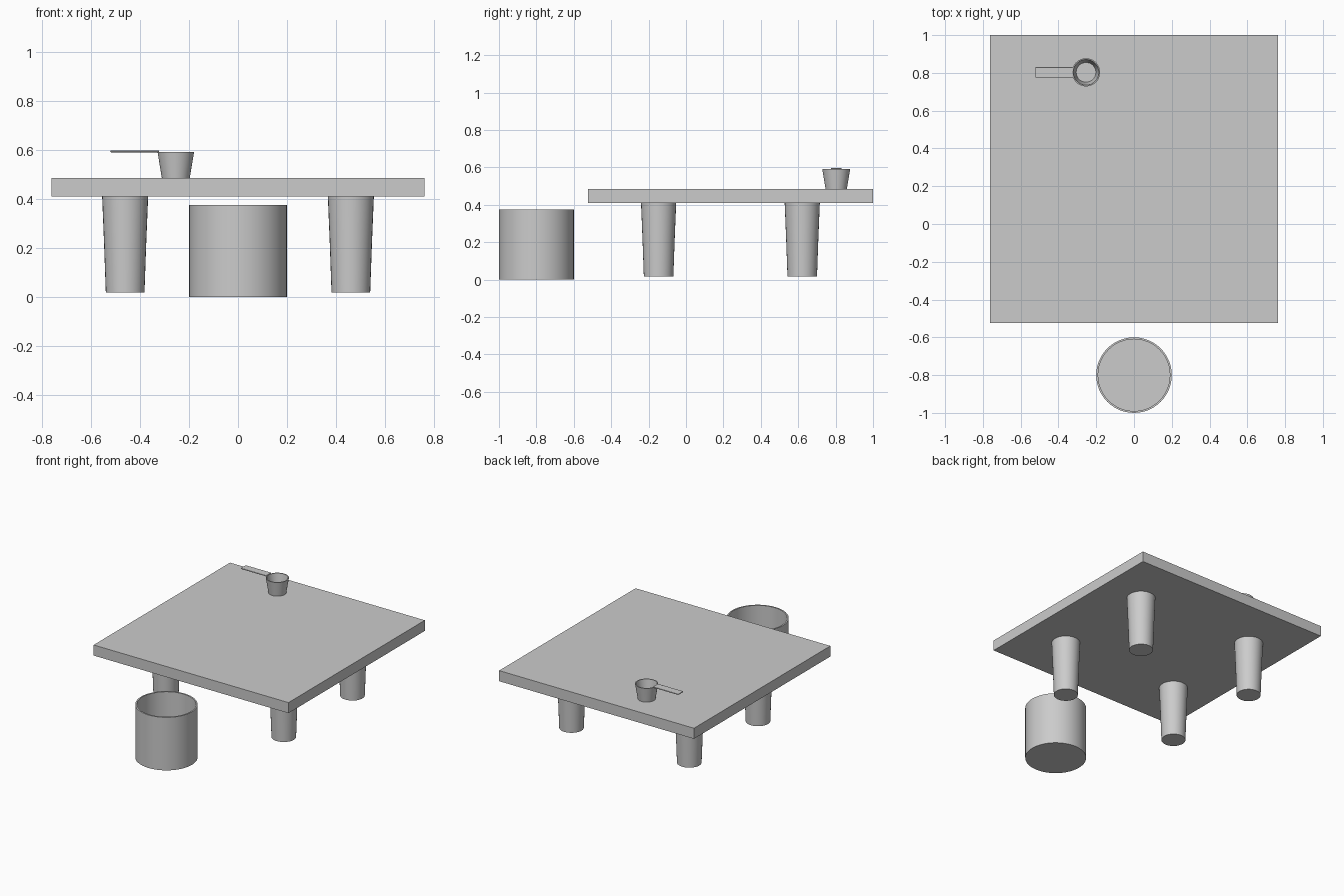
import bpy, math

if "Cube" in bpy.data.objects:
    bpy.data.objects.remove(bpy.data.objects["Cube"])

def lathe(name, loc, profile, sides=48):
    """Spin an (r, z) profile round z; both ends are closed with caps."""
    verts, faces = [], []
    for r, z in profile:
        for i in range(sides):
            a = 2 * math.pi * i / sides
            verts.append((r * math.cos(a), r * math.sin(a), z))
    for k in range(len(profile) - 1):
        for i in range(sides):
            j = (i + 1) % sides
            faces.append((k * sides + i, k * sides + j,
                          (k + 1) * sides + j, (k + 1) * sides + i))
    last = (len(profile) - 1) * sides
    faces.append(tuple(reversed(range(sides))))
    faces.append(tuple(range(last, last + sides)))
    mesh = bpy.data.meshes.new(name)
    mesh.from_pydata(verts, [], faces)
    obj = bpy.data.objects.new(name, mesh)
    obj.location = loc
    bpy.context.collection.objects.link(obj)
    smooth(obj)
    return obj

def smooth(obj):
    bpy.ops.object.select_all(action='DESELECT')
    obj.select_set(True)
    bpy.context.view_layer.objects.active = obj
    bpy.ops.object.shade_smooth_by_angle(angle=math.radians(40))

def box(name, loc, size):
    bpy.ops.mesh.primitive_cube_add(size=1, location=loc)
    obj = bpy.context.object
    obj.name = name
    obj.scale = size
    bpy.ops.object.transform_apply(location=False, rotation=False, scale=True)
    return obj

# square table top
TABLE_Y = 0.2375
box("table_top", (0, TABLE_Y, 0.448), (1.525, 1.525, 0.075))

# four tapered legs
for side, sx in (("left", -1), ("right", 1)):
    for end, sy in (("front", -1), ("back", 1)):
        lathe(f"{end}_{side}_leg", (sx * 0.461, TABLE_Y + sy * 0.384, 0),
              [(0.079, 0.018), (0.086, 0.215), (0.094, 0.411)], 32)

# open round stool / bucket: outside wall, rim, inside wall, floor
lathe("bucket", (0, -0.8, 0),
      [(0.2, 0), (0.2, 0.375), (0.19, 0.375), (0.19, 0.01)])

# small cup on the table
CUP = (-0.254, 0.803)
lathe("cup", (*CUP, 0.485),
      [(0.057, 0), (0.0745, 0.106), (0.068, 0.106), (0.052, 0.006)])

# flat cup handle with softened edges
handle = box("cup_handle", (-0.422, CUP[1], 0.594), (0.2, 0.056, 0.007))
bevel = handle.modifiers.new("soft_edges", 'BEVEL')
bevel.width = 0.003
bevel.segments = 3
smooth(handle)
